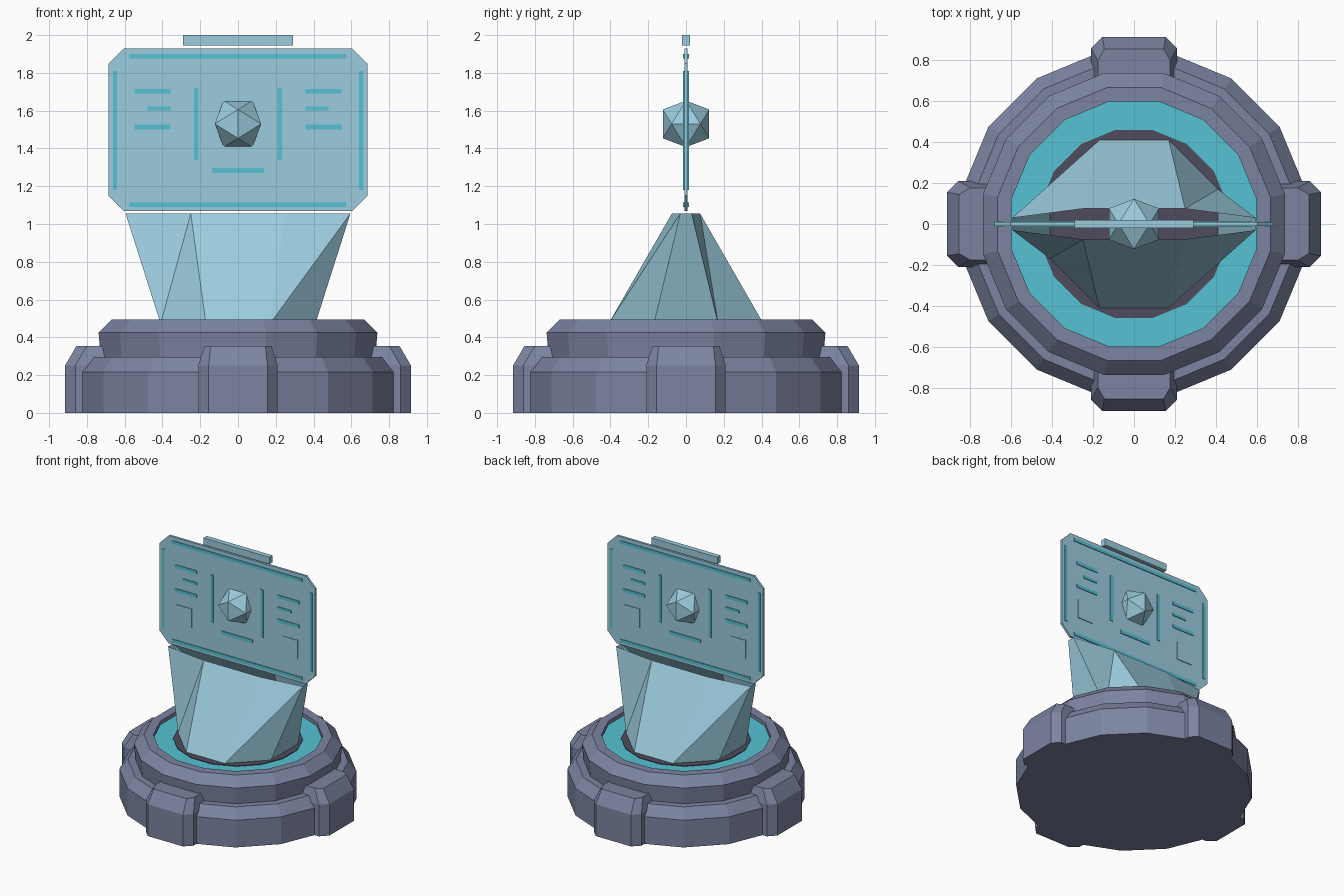
import bpy, bmesh, math

if "Cube" in bpy.data.objects:
    bpy.data.objects.remove(bpy.data.objects["Cube"])


def material(name, rgb):
    m = bpy.data.materials.new(name)
    lin = [((c / 255 + 0.055) / 1.055) ** 2.4 for c in rgb]
    m.diffuse_color = (*lin, 1)
    m.use_nodes = True
    m.node_tree.nodes["Principled BSDF"].inputs["Base Color"].default_value = m.diffuse_color
    return m


METAL = material("slate metal", (124, 132, 161))
DARK = material("dark floor", (78, 76, 93))
TEAL = material("teal glow", (86, 194, 211))
LIGHT = material("pale blue", (156, 204, 222))


def finish(bm, name, mat):
    bmesh.ops.recalc_face_normals(bm, faces=bm.faces)
    me = bpy.data.meshes.new(name)
    bm.to_mesh(me)
    bm.free()
    me.materials.append(mat)
    ob = bpy.data.objects.new(name, me)
    bpy.context.collection.objects.link(ob)
    return ob


def loft(name, rings, mat, caps=(True, True)):
    """Join closed rings of points by quads, optionally capping the ends."""
    bm = bmesh.new()
    vs = [[bm.verts.new(p) for p in r] for r in rings]
    n = len(vs[0])
    for a, b in zip(vs, vs[1:]):
        for i in range(n):
            j = (i + 1) % n
            bm.faces.new((a[i], a[j], b[j], b[i]))
    if caps[0]:
        bm.faces.new(vs[0][::-1])
    if caps[1]:
        bm.faces.new(vs[-1])
    return finish(bm, name, mat)


def ring16(apothem, z):
    r = apothem / math.cos(math.pi / 16)
    return [(r * math.cos((i + .5) * math.pi / 8), r * math.sin((i + .5) * math.pi / 8), z)
            for i in range(16)]


def box(name, x0, x1, z0, z1, half_y, mat):
    ring = lambda y: [(x0, y, z0), (x1, y, z0), (x1, y, z1), (x0, y, z1)]
    return loft(name, [ring(-half_y), ring(half_y)], mat)


# Stepped sixteen-sided base with recessed well
profile = [(.84, 0), (.84, .217), (.78, .295), (.727, .295), (.738, .425),
           (.667, .495), (.60, .495), (.60, .462)]
loft("base", [ring16(a, z) for a, z in profile], METAL)
loft("glow_ring", [ring16(.60, .465), ring16(.46, .465)], TEAL, (False, False))
loft("well_floor", [ring16(.46, .462), ring16(.46, .47)], DARK)

# Four chamfered lugs around the base
low = [(.70, -.21), (.86, -.21), (.915, -.155), (.915, .155), (.86, .21), (.70, .21)]
top = [(.70, -.177), (.80, -.177), (.855, -.145), (.855, .145), (.80, .177), (.70, .177)]
for k, side in enumerate(("right", "back", "left", "front")):
    c, s = ((1, 0), (0, 1), (-1, 0), (0, -1))[k]
    loft("lug_" + side, [[(x * c - y * s, x * s + y * c, z) for x, y in pts]
                         for pts, z in ((low, 0), (low, .252), (top, .355))], METAL)

# Projection beam: octagon fanning out to a thin slit, open at both ends
bm = bmesh.new()


def octagon(a, b, c, d, z):
    half = [(a, -b), (a, b), (c, d), (-c, d)]
    return [bm.verts.new((x, y, z)) for x, y in half + [(-x, -y) for x, y in half]]


lo = octagon(.41, .17, .17, .41, .473)
hi = octagon(.595, .03, .25, .075, 1.055)
for i in range(8):
    j = (i + 1) % 8
    bm.faces.new((lo[i], lo[j], hi[j]))
    bm.faces.new((lo[i], hi[j], hi[i]))
finish(bm, "projection_beam", LIGHT)

# Screen panel with cut corners
X, C, Z0, Z1 = .685, .08, 1.07, 1.93
outline = [(-X + C, Z0), (X - C, Z0), (X, Z0 + C), (X, Z1 - C),
           (X - C, Z1), (-X + C, Z1), (-X, Z1 - C), (-X, Z0 + C)]
loft("screen", [[(x, y, z) for x, z in outline] for y in (-.009, .009)], LIGHT)
box("top_bar", -.29, .29, 1.945, 2.0, .02, LIGHT)

# Centred screen lines, passing through to both faces
for name, x, z0, z1 in (("upper_line", .575, 1.875, 1.90),
                        ("lower_line", .575, 1.09, 1.115),
                        ("caption_line", .137, 1.27, 1.297)):
    box(name, -x, x, z0, z1, .015, TEAL)

# Mirrored screen details
details = [("edge_line", .64, .662, 1.18, 1.81, TEAL),
           ("divider_line", .208, .233, 1.34, 1.72, TEAL),
           ("data_line_a", .357, .548, 1.69, 1.716, TEAL),
           ("data_line_b", .357, .48, 1.60, 1.622, TEAL),
           ("data_line_c", .357, .548, 1.50, 1.526, TEAL),
           ("square_tile", .40, .535, 1.25, 1.40, LIGHT)]
for name, x0, x1, z0, z1, mat in details:
    box(name + "_right", x0, x1, z0, z1, .015, mat)
    box(name + "_left", -x1, -x0, z0, z1, .015, mat)

# Floating icosahedron in the middle of the screen
bm = bmesh.new()
A, B, ZC = .123, .076, 1.53
for s in (-1, 1):
    for t in (-1, 1):
        for x, y, z in ((0, s * A, t * B), (s * B, 0, t * A), (s * A, t * B, 0)):
            bm.verts.new((x, y, z + ZC))
bmesh.ops.convex_hull(bm, input=bm.verts)
finish(bm, "core_gem", LIGHT)
